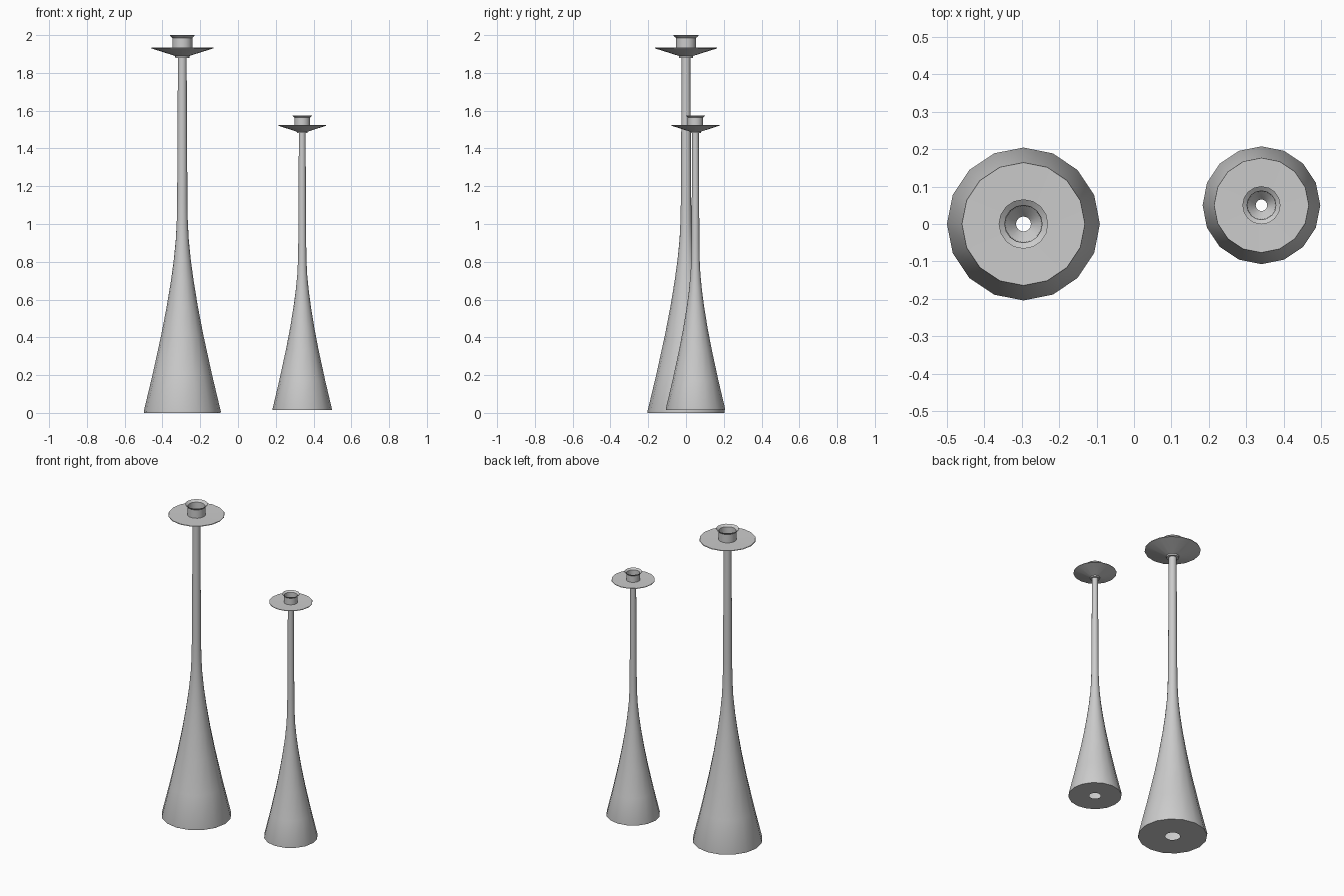
import bpy, bmesh
from math import pi, sin, cos, radians

if "Cube" in bpy.data.objects:
    bpy.data.objects.remove(bpy.data.objects["Cube"])

SIDES = 16


def lathe(name, profile, loc, scale):
    """Spin an (r, z) profile round the vertical axis."""
    bm = bmesh.new()
    rings = []
    for r, z in profile:
        rings.append([bm.verts.new((r * cos(2 * pi * i / SIDES),
                                    r * sin(2 * pi * i / SIDES), z))
                      for i in range(SIDES)])
    for a, b in zip(rings, rings[1:]):
        for i in range(SIDES):
            j = (i + 1) % SIDES
            bm.faces.new((a[i], a[j], b[j], b[i]))
    mesh = bpy.data.meshes.new(name)
    # Profiles run outward at the bottom, then up: outward normals
    for v in bm.verts:
        v.co.x = v.co.x * scale[0] + loc[0]
        v.co.y = v.co.y * scale[0] + loc[1]
        v.co.z = v.co.z * scale[1] + loc[2]
    bm.to_mesh(mesh)
    bm.free()
    ob = bpy.data.objects.new(name, mesh)
    bpy.context.collection.objects.link(ob)
    bpy.ops.object.select_all(action='DESELECT')
    ob.select_set(True)
    bpy.context.view_layer.objects.active = ob
    bpy.ops.object.shade_smooth_by_angle(angle=radians(30))
    return ob


# Flared foot with an open hole underneath, sweeping into a slim stem
STEM = [(0.044, 0.0), (0.203, 0.0), (0.204, 0.008), (0.158, 0.2),
        (0.112, 0.41), (0.083, 0.56), (0.060, 0.70), (0.045, 0.81),
        (0.034, 0.92), (0.029, 1.02), (0.027, 1.15), (0.023, 1.885)]

# Collar, drip dish, candle cup and its stepped inside
HOLDER = [(0.023, 1.88), (0.037, 1.88), (0.038, 1.89), (0.165, 1.930),
          (0.164, 1.934), (0.053, 1.932), (0.053, 1.985), (0.066, 1.997),
          (0.066, 2.0), (0.050, 1.988), (0.049, 1.925), (0.035, 1.91),
          (0.020, 1.89)]

for size, loc, scale in (("tall", (-0.295, 0, 0), (1, 1)),
                         ("short", (0.34, 0.05, 0.015), (0.77, 0.78))):
    lathe(size + "_stem", STEM, loc, scale)
    lathe(size + "_candle_cup", HOLDER, loc, scale)
